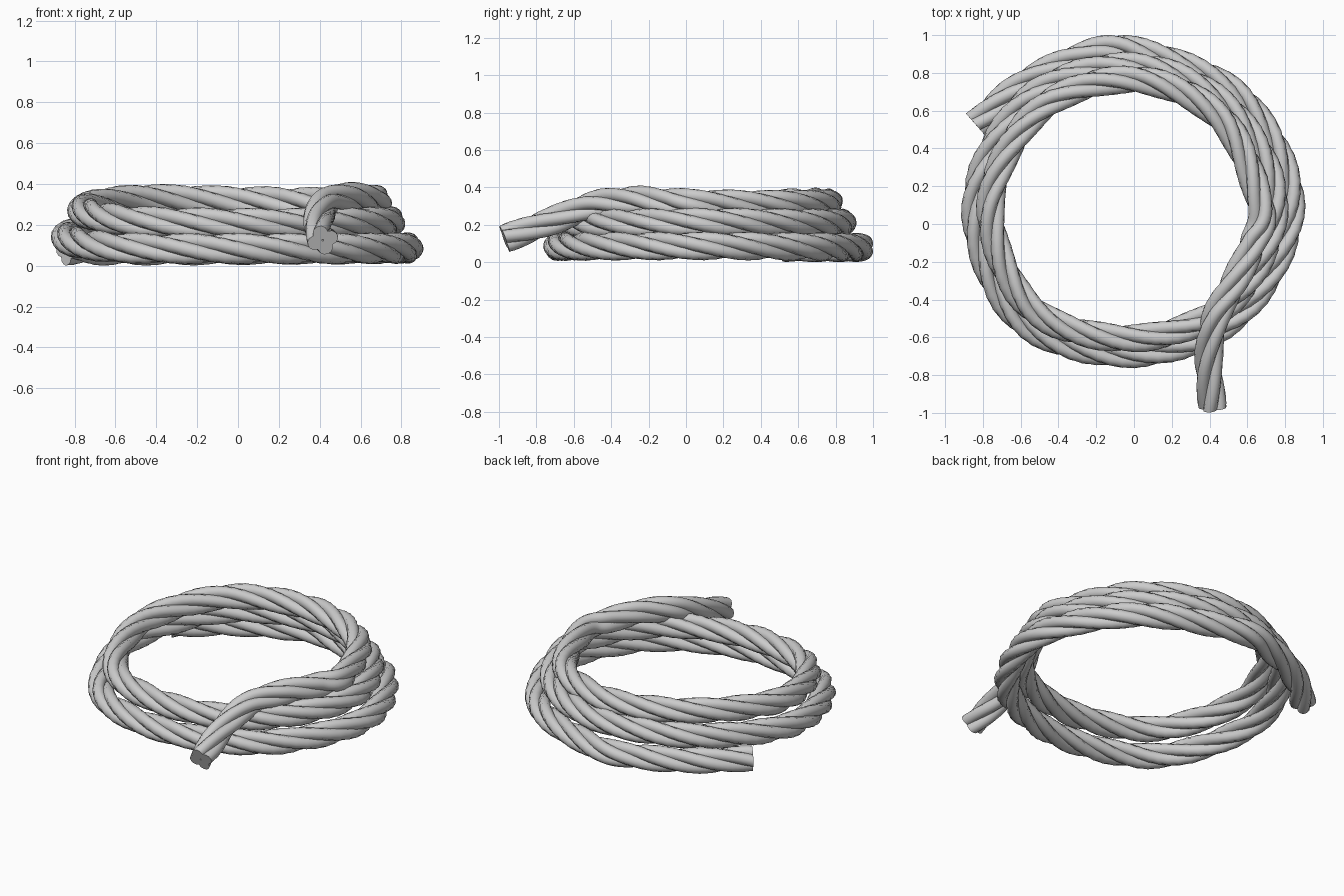
import bpy, math
from mathutils import Vector

if "Cube" in bpy.data.objects:
    bpy.data.objects.remove(bpy.data.objects["Cube"])

STRANDS, SIDES, SUB = 4, 12, 10
STRAND_R, OFFSET, PITCH = 0.037, 0.040, 1.0
END_PHASE = math.radians(20)

# Coil centre line, clockwise from the lower loose end: (degrees, radius, height)
coil = [
    (153, .942, .078), (134, .872, .077), (112, .835, .078), (90, .820, .08),
    (45, .80, .083), (0, .832, .087), (-45, .80, .085), (-90, .787, .084),
    (-135, .855, .09), (-180, .84, .14), (-225, .79, .197), (-270, .735, .21),
    (-315, .715, .21), (-360, .745, .215), (-405, .72, .21), (-450, .705, .207),
    (-495, .77, .222), (-540, .76, .275), (-585, .71, .322), (-630, .665, .315),
    (-675, .65, .31)]
pts = [Vector((r * math.cos(math.radians(a)), 0.1 + r * math.sin(math.radians(a)), z))
       for a, r, z in coil]
# Upper loose end crossing over the front of the coil
pts += [Vector(p) for p in [(.67, .1, .315), (.63, -.1, .324), (.535, -.3, .333),
                            (.43, -.5, .305), (.395, -.72, .22), (.415, -.97, .125)]]


def smooth_path(p):
    p = [2 * p[0] - p[1]] + p + [2 * p[-1] - p[-2]]
    out = []
    for i in range(1, len(p) - 2):
        a, b, c, d = p[i - 1:i + 3]
        for k in range(SUB):
            t = k / SUB
            out.append(0.5 * (2 * b + (c - a) * t + (2 * a - 5 * b + 4 * c - d) * t * t
                              + (3 * b - a - 3 * c + d) * t ** 3))
    return out + [p[-2]]


path = smooth_path(pts)
n = len(path)
frames, length = [], 0.0
for i, p in enumerate(path):
    if i:
        length += (p - path[i - 1]).length
    t = (path[min(i + 1, n - 1)] - path[max(i - 1, 0)]).normalized()
    side = Vector((0, 0, 1)).cross(t).normalized()
    frames.append((p, side, t.cross(side), length))


# One twisted strand, with flat cut ends
def strand(index):
    verts, faces = [], []
    for p, a, b, s in frames:
        phi = END_PHASE + 2 * math.pi * ((s - length) / PITCH + index / STRANDS)
        centre = p + OFFSET * (math.cos(phi) * a + math.sin(phi) * b)
        for j in range(SIDES):
            w = phi + 2 * math.pi * j / SIDES
            verts.append(centre + STRAND_R * (math.cos(w) * a + math.sin(w) * b))
    for i in range(n - 1):
        for j in range(SIDES):
            k = (j + 1) % SIDES
            faces.append((i * SIDES + j, i * SIDES + k,
                          (i + 1) * SIDES + k, (i + 1) * SIDES + j))
    faces.append(tuple(reversed(range(SIDES))))
    faces.append(tuple(range((n - 1) * SIDES, n * SIDES)))
    mesh = bpy.data.meshes.new(f"rope_strand_{index + 1}")
    mesh.from_pydata(verts, [], faces)
    obj = bpy.data.objects.new(mesh.name, mesh)
    bpy.context.collection.objects.link(obj)
    bpy.ops.object.select_all(action='DESELECT')
    obj.select_set(True)
    bpy.context.view_layer.objects.active = obj
    bpy.ops.object.shade_smooth_by_angle(angle=math.radians(50))


for s in range(STRANDS):
    strand(s)
